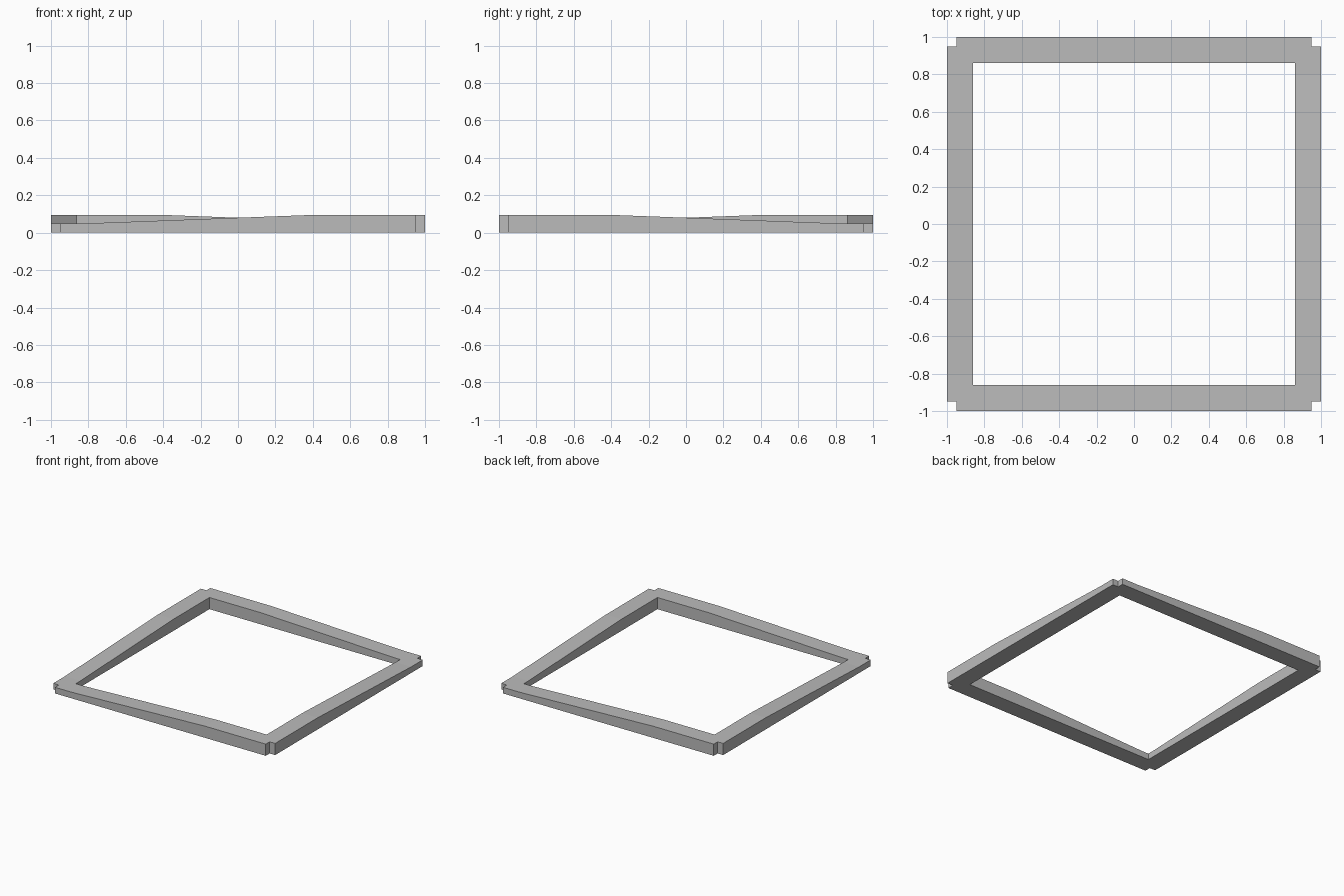
import bpy
import bmesh

cube = bpy.data.objects.get("Cube")
if cube:
    bpy.data.objects.remove(cube, do_unlink=True)

INNER, NOTCH = 0.86, 0.95      # inner opening and corner notch limits
LOW, MID, HIGH = 0.05, 0.08, 0.095
SLOPE = 0.0375

grey = bpy.data.materials.new("plain_grey")
grey.use_nodes = True
grey.diffuse_color = (0.5, 0.5, 0.5, 1)
grey.node_tree.nodes["Principled BSDF"].inputs["Base Color"].default_value = (0.5, 0.5, 0.5, 1)


def rim_height(x, y):
    """Each bar ramps from a low corner to a high corner, flat at its ends."""
    if abs(y) > INNER - 0.001:
        along = x if y < 0 else -x
    else:
        along = y if x < 0 else -y
    return min(HIGH, max(LOW, MID + SLOPE * along))


# Plan of the frame: grid cells outside the opening, without the corner notches
half = [0.4, 0.8, INNER, NOTCH, 1.0]
cuts = [-c for c in reversed(half)] + half
bm = bmesh.new()
for x0, x1 in zip(cuts, cuts[1:]):
    for y0, y1 in zip(cuts, cuts[1:]):
        cx, cy = abs(x0 + x1) / 2, abs(y0 + y1) / 2
        if max(cx, cy) > INNER and min(cx, cy) < NOTCH:
            bm.faces.new([bm.verts.new((x, y, 0)) for x, y in
                          ((x0, y0), (x1, y0), (x1, y1), (x0, y1))])
bmesh.ops.remove_doubles(bm, verts=bm.verts[:], dist=0.0001)

# Raise the plan into a solid with sloping tops
raised = bmesh.ops.extrude_face_region(bm, geom=bm.faces[:], use_keep_orig=True)
for v in raised["geom"]:
    if isinstance(v, bmesh.types.BMVert):
        v.co.z = rim_height(v.co.x, v.co.y)
bmesh.ops.recalc_face_normals(bm, faces=bm.faces[:])

mesh = bpy.data.meshes.new("square_frame")
bm.to_mesh(mesh)
bm.free()
mesh.materials.append(grey)
frame = bpy.data.objects.new("square_frame", mesh)
bpy.context.collection.objects.link(frame)
